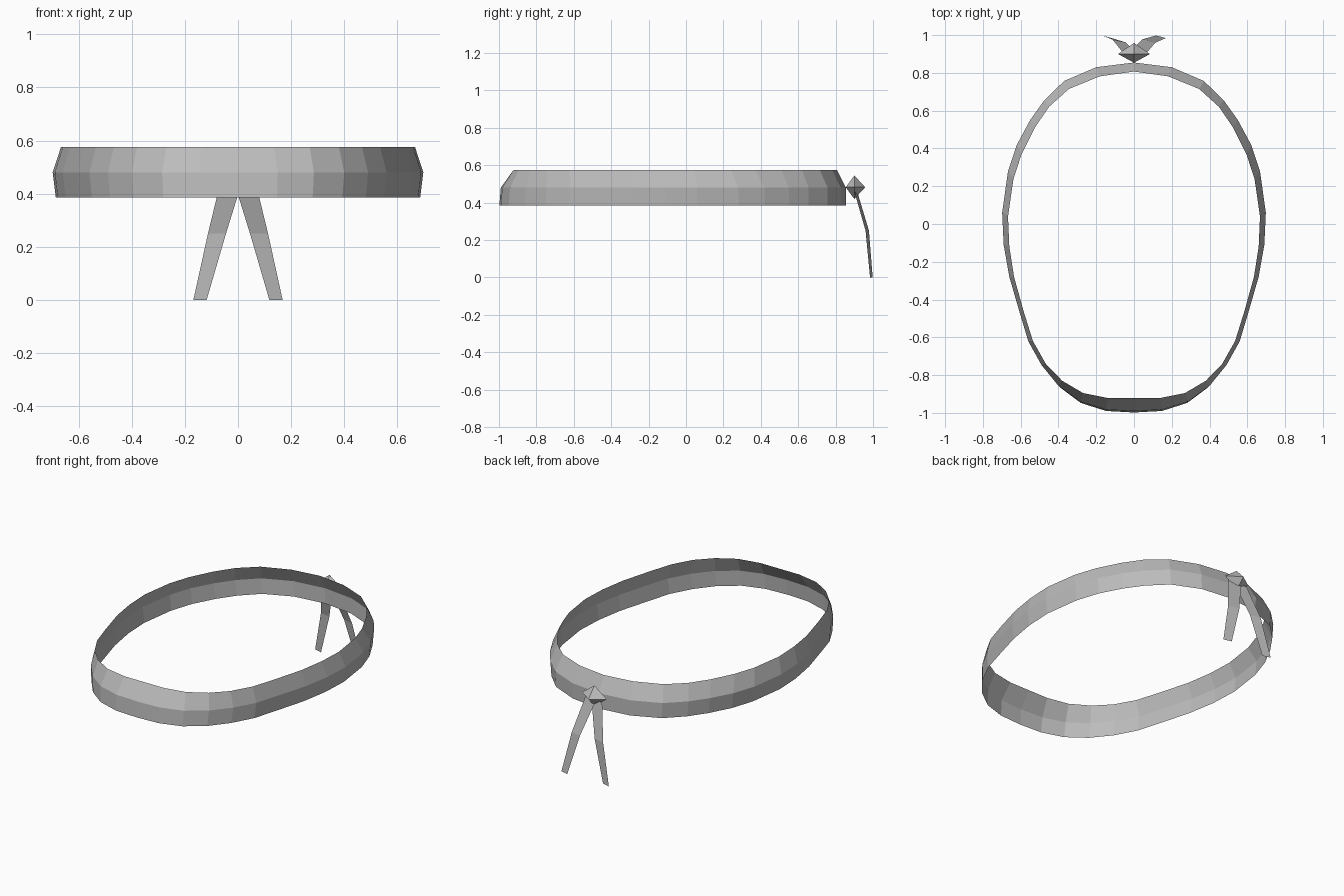
import bpy
from mathutils import Vector

cube = bpy.data.objects.get("Cube")
if cube:
    bpy.data.objects.remove(cube, do_unlink=True)

# One plain grey cloth colour
grey = bpy.data.materials.new("grey_cloth")
grey.use_nodes = True
grey.diffuse_color = (0.5, 0.5, 0.5, 1)
grey.node_tree.nodes["Principled BSDF"].inputs["Base Color"].default_value = (0.5, 0.5, 0.5, 1)


def make_object(name, verts, faces):
    mesh = bpy.data.meshes.new(name)
    mesh.from_pydata(verts, [], faces)
    mesh.materials.append(grey)
    obj = bpy.data.objects.new(name, mesh)
    bpy.context.collection.objects.link(obj)
    return obj


def mirrored_loop(half):
    """Close a half outline, running back to front, across the centre plane."""
    return half + [(-x, y) for x, y in half[-2:0:-1]]


# Headband: half outlines of the widest ring and of the narrower top ring
middle_half = [(0, .855), (.2, .83), (.37, .757), (.475, .655), (.55, .55),
               (.62, .42), (.667, .28), (.698, .06), (.69, -.11), (.66, -.28),
               (.605, -.47), (.56, -.62), (.49, -.746), (.4, -.857),
               (.286, -.94), (.15, -.982), (0, -.99)]
top_half = [(0, .807), (.18, .782), (.345, .715), (.45, .62), (.525, .51),
            (.595, .37), (.638, .24), (.667, .04), (.66, -.12), (.635, -.28),
            (.582, -.47), (.535, -.62), (.467, -.74), (.38, -.83),
            (.27, -.895), (.135, -.922), (0, -.922)]
middle = mirrored_loop(middle_half)
top = mirrored_loop(top_half)
bottom = [(x * .983, y * 1.008 if y < 0 else y) for x, y in middle]

n = len(middle)
verts = []
for ring, z in ((bottom, .385), (middle, .48), (top, .575)):
    verts += [(x, y, z) for x, y in ring]
faces = []
for row in range(2):
    for i in range(n):
        j = (i + 1) % n
        a, b = row * n + i, row * n + j
        faces.append((b, a, a + n, b + n))
make_object("headband", verts, faces)

# Knot: an eight-sided diamond behind the band
centre = Vector((0, .9, .482))
ring = [(.085, 0, 0), (0, .058, 0), (-.085, 0, 0), (0, -.046, 0)]
verts = [centre + Vector(p) for p in ring + [(0, 0, .063), (0, 0, -.063)]]
faces = []
for i in range(4):
    j = (i + 1) % 4
    faces += [(i, j, 4), (j, i, 5)]
make_object("knot", verts, faces)


# Tails: thin folded strips hanging from the knot, each row inner then outer
def tail(name, rows):
    faces = [(i, i + 1, i + 3, i + 2) for i in range(0, 2 * len(rows) - 2, 2)]
    return make_object(name, [p for row in rows for p in row], faces)


tail("left_tail", [((-.02, .915, .46), (.062, .9, .46)),
                   ((.045, .978, .25), (.113, .96, .25)),
                   ((.118, .998, 0), (.168, .984, 0))])
tail("right_tail", [((.02, .9, .46), (-.062, .912, .46)),
                    ((-.045, .962, .25), (-.113, .976, .25)),
                    ((-.118, .984, 0), (-.168, .998, 0))])
